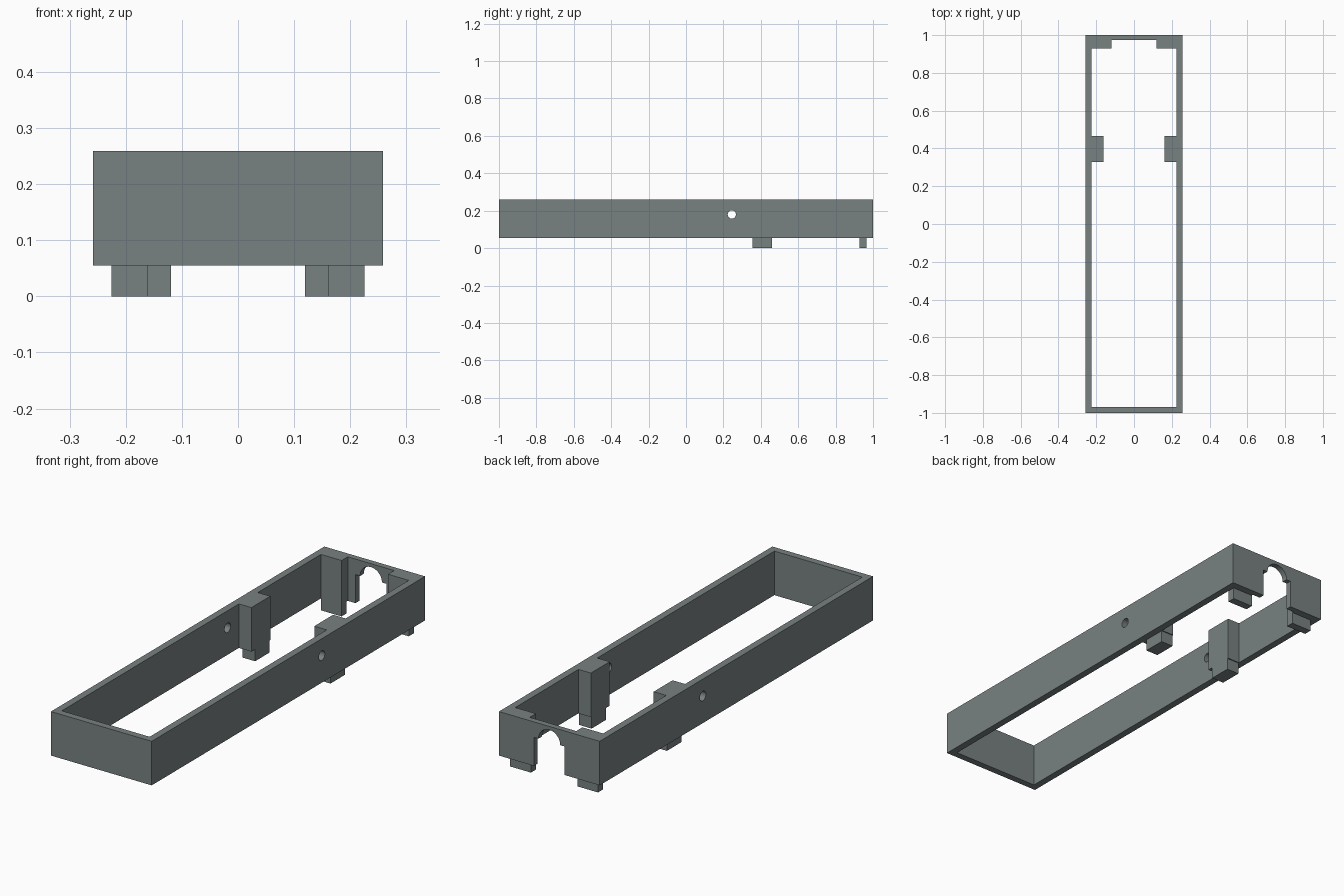
import bpy, bmesh, math
from mathutils import Matrix

if "Cube" in bpy.data.objects:
    bpy.data.objects.remove(bpy.data.objects["Cube"])

grey = bpy.data.materials.new("slate grey")
grey.diffuse_color = (0.19, 0.22, 0.22, 1)
grey.use_nodes = True
grey.node_tree.nodes["Principled BSDF"].inputs["Base Color"].default_value = grey.diffuse_color

W, L = 0.258, 1.0            # half width and half length
Z0, Z1 = 0.055, 0.259        # frame bottom and top
IN = 0.225                   # inner face of the side walls
FRONT, BACK = -0.968, 0.973  # inner faces of the end walls


def finish(name, bm):
    bmesh.ops.recalc_face_normals(bm, faces=bm.faces)
    me = bpy.data.meshes.new(name)
    bm.to_mesh(me)
    bm.free()
    me.materials.append(grey)
    ob = bpy.data.objects.new(name, me)
    bpy.context.collection.objects.link(ob)
    return ob


def prism(name, points, offset):
    """Extrude a closed outline of 3D points along an offset."""
    bm = bmesh.new()
    face = bm.faces.new([bm.verts.new(p) for p in points])
    ext = bmesh.ops.extrude_face_region(bm, geom=[face])
    verts = [v for v in ext["geom"] if isinstance(v, bmesh.types.BMVert)]
    bmesh.ops.translate(bm, vec=offset, verts=verts)
    return finish(name, bm)


def box(name, x0, x1, y0, y1, z0, z1):
    return prism(name, [(x0, y0, z0), (x1, y0, z0), (x1, y1, z0), (x0, y1, z0)],
                 (0, 0, z1 - z0))


def cut(target, cutter):
    mod = target.modifiers.new("cut", 'BOOLEAN')
    mod.operation, mod.solver, mod.object = 'DIFFERENCE', 'EXACT', cutter
    bpy.context.view_layer.objects.active = target
    bpy.ops.object.modifier_apply(modifier=mod.name)
    bpy.data.objects.remove(cutter)


# Open frame with the mid and rear corner blocks left inside its cavity
frame = box("frame", -W, W, -L, L, Z0, Z1)
half = [(IN, FRONT), (IN, 0.328), (0.161, 0.328), (0.161, 0.466), (IN, 0.466),
        (IN, 0.928), (0.119, 0.928), (0.119, BACK)]
outline = half + [(-x, y) for x, y in reversed(half)]
cut(frame, prism("cavity", [(x, y, Z0 - 0.1) for x, y in outline], (0, 0, 0.5)))

# Stepped arch opening in the back wall
R, ZS, HALF_SLOT = 0.056, 0.187, 0.079
arch = [(-HALF_SLOT, Z0 - 0.1), (HALF_SLOT, Z0 - 0.1), (HALF_SLOT, ZS)]
arch += [(R * math.cos(math.pi * i / 24), ZS + R * math.sin(math.pi * i / 24))
         for i in range(25)]
arch += [(-HALF_SLOT, ZS)]
cut(frame, prism("arch_cutter", [(x, 0.95, z) for x, z in arch], (0, 0.1, 0)))

# Round pin holes through both side walls
bm = bmesh.new()
bmesh.ops.create_cone(bm, cap_ends=True, segments=32, radius1=0.022, radius2=0.022,
                      depth=1, matrix=Matrix.Translation((0, 0.245, 0.18))
                      @ Matrix.Rotation(math.pi / 2, 4, 'Y'))
cut(frame, finish("pin_hole_cutter", bm))

# Feet under the blocks
for side, s in (("left", -1), ("right", 1)):
    box(side + "_mid_foot", s * 0.161, s * IN, 0.355, 0.461, 0, Z0)
    box(side + "_rear_foot", s * 0.119, s * IN, 0.928, 0.965, 0, Z0)

# Smooth only the curved openings
bpy.ops.object.select_all(action='DESELECT')
frame.select_set(True)
bpy.context.view_layer.objects.active = frame
bpy.ops.object.shade_smooth_by_angle(angle=math.radians(30))
